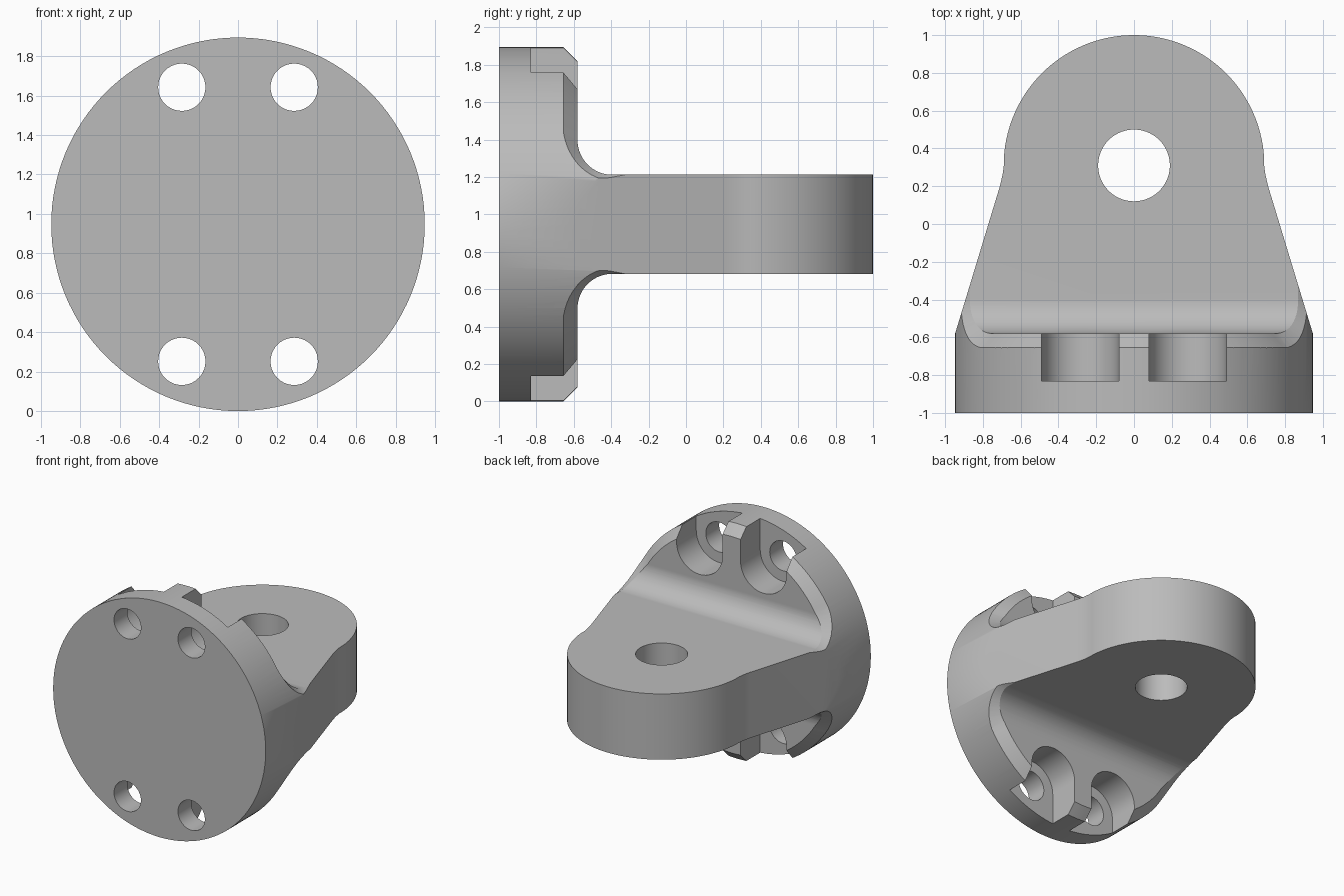
import bpy, bmesh
from math import sin, cos, asin, sqrt, pi, radians
from mathutils import Vector

if "Cube" in bpy.data.objects:
    bpy.data.objects.remove(bpy.data.objects["Cube"], do_unlink=True)

R = 0.947            # flange radius, also height of the centre line
BACK = -0.58         # rear face of the flange
HALF = 0.265         # half thickness of the tongue
FIL = 0.185          # fillet radius
CH = 0.075           # rim chamfer


def new_object(name, bm):
    bmesh.ops.recalc_face_normals(bm, faces=bm.faces)
    mesh = bpy.data.meshes.new(name)
    bm.to_mesh(mesh)
    bm.free()
    ob = bpy.data.objects.new(name, mesh)
    bpy.context.collection.objects.link(ob)
    return ob


def loft(name, rings):
    """Skin a row of matching closed sections and cap both ends."""
    bm = bmesh.new()
    rows = [[bm.verts.new(p) for p in ring] for ring in rings]
    n = len(rows[0])
    for a, b in zip(rows, rows[1:]):
        for i in range(n):
            j = (i + 1) % n
            bm.faces.new((a[i], a[j], b[j], b[i]))
    bm.faces.new(rows[0])
    bm.faces.new(rows[-1])
    return new_object(name, bm)


def prism(name, pts, axis, lo, hi):
    """Extrude a flat outline along one axis."""
    place = {"x": lambda p, t: (t, p[0], p[1]),
             "y": lambda p, t: (p[0], t, p[1]),
             "z": lambda p, t: (p[0], p[1], t)}[axis]
    return loft(name, [[place(p, t) for p in pts] for t in (lo, hi)])


def arc(cx, cy, r, a0, a1, n):
    return [(cx + r * cos(radians(a0 + (a1 - a0) * i / n)),
             cy + r * sin(radians(a0 + (a1 - a0) * i / n))) for i in range(n + 1)]


def circle(cx, cy, r, n):
    return arc(cx, cy, r, 0, 360, n)[:-1]


def combine(ob, tool, operation):
    mod = ob.modifiers.new(operation, "BOOLEAN")
    mod.operation, mod.solver, mod.object = operation, "EXACT", tool
    bpy.context.view_layer.objects.active = ob
    bpy.ops.object.modifier_apply(modifier=mod.name)
    bpy.data.objects.remove(tool, do_unlink=True)


# Side profile: flange, fillets and tongue
upper = [(-1, 1.05), (BACK, 1.05)]
upper += arc(BACK + FIL, HALF + FIL, FIL, 180, 270, 16) + [(1.1, HALF)]
lower = [(y, -z) for y, z in reversed(upper)]
body = prism("clevis_bracket", upper + lower, "x", -1.1, 1.1)

# Plan outline: tapered sides and round end
side = [(1.07, -1.1), (R, BACK), (0.71, 0.2), (0.696, 0.26), (0.689, 0.31)]
end = arc(0, 0.31, 0.69, 3, 177, 60)
plan = side + end + [(-x, y) for x, y in reversed(side)]
combine(body, prism("plan_outline", plan, "z", -1.2, 1.2), "INTERSECT")

# Round flange rim
combine(body, prism("rim_round", circle(0, 0, R, 128), "y", -1.2, 1.2), "INTERSECT")


def section(a, b, edge):
    """Triangle that removes the corner at edge down to the line a-b."""
    a, b, edge = Vector(a), Vector(b), Vector(edge)
    over = (a - b) * 0.3
    return [a + over, b - over, edge * 2 - (a + b) / 2]


# Chamfer along the tongue edge, up the fillet and round the rim
path = []
for i in range(13):
    t = pi / 2 * (1 - i / 12)
    s = sin(t)
    y, z = BACK + FIL - FIL * cos(t), HALF + FIL - FIL * s
    depth = CH + (0.03 - CH) * s
    ra = R - CH + 0.037 * s
    zb = z - depth * s + 0.039 * (1 - s)
    a = (sqrt(ra * ra - z * z), y, z)
    b = (sqrt(R * R - zb * zb), y - depth * cos(t), zb)
    path.append(section(a, b, (sqrt(R * R - z * z), y, z)))
tail = [p + Vector((0, 0.15, 0)) for p in path[0]]
path.insert(0, tail)
start = asin((HALF + FIL) / (R - CH))
for i in range(1, 25):
    f = start + (pi / 2 - start) * i / 24
    c, s = cos(f), sin(f)
    path.append(section(((R - CH) * c, BACK, (R - CH) * s),
                        (R * c, BACK - CH, R * s), (R * c, BACK, R * s)))
mirrored = [[Vector((-p.x, p.y, p.z)) for p in ring] for ring in reversed(path[:-1])]
path += mirrored
for sz in (1, -1):
    rings = [[(p.x, p.y, p.z * sz) for p in ring] for ring in path]
    combine(body, loft("chamfer_cutter", rings), "DIFFERENCE")

# Bolt holes with U-shaped pockets open to the rim
for sx in (1, -1):
    for sz in (1, -1):
        x, z = 0.285 * sx, 0.695 * sz
        slot = [(px, pz * sz) for px, pz in
                arc(x, 0.695, 0.205, 180, 360, 24) + [(x + 0.205, 1.2), (x - 0.205, 1.2)]]
        combine(body, prism("pocket_cutter", slot, "y", -0.83, -0.3), "DIFFERENCE")
        combine(body, prism("bolt_cutter", circle(x, z, 0.12, 40), "y", -1.2, -0.7), "DIFFERENCE")

# Pin hole through the tongue
combine(body, prism("pin_cutter", circle(0, 0.31, 0.19, 56), "z", -0.6, 0.6), "DIFFERENCE")

# Stand on the ground
for v in body.data.vertices:
    v.co.z += R

# Grey metal
mat = bpy.data.materials.new("grey_metal")
mat.use_nodes = True
grey = (0.5, 0.5, 0.5, 1)
mat.diffuse_color = grey
mat.node_tree.nodes["Principled BSDF"].inputs["Base Color"].default_value = grey
body.data.materials.clear()
body.data.materials.append(mat)

# Smooth curved faces, crisp edges
bpy.ops.object.select_all(action="DESELECT")
body.select_set(True)
bpy.context.view_layer.objects.active = body
bpy.ops.object.shade_smooth_by_angle(angle=radians(25))
weighted = body.modifiers.new("flat_face_normals", "WEIGHTED_NORMAL")
weighted.keep_sharp = True
